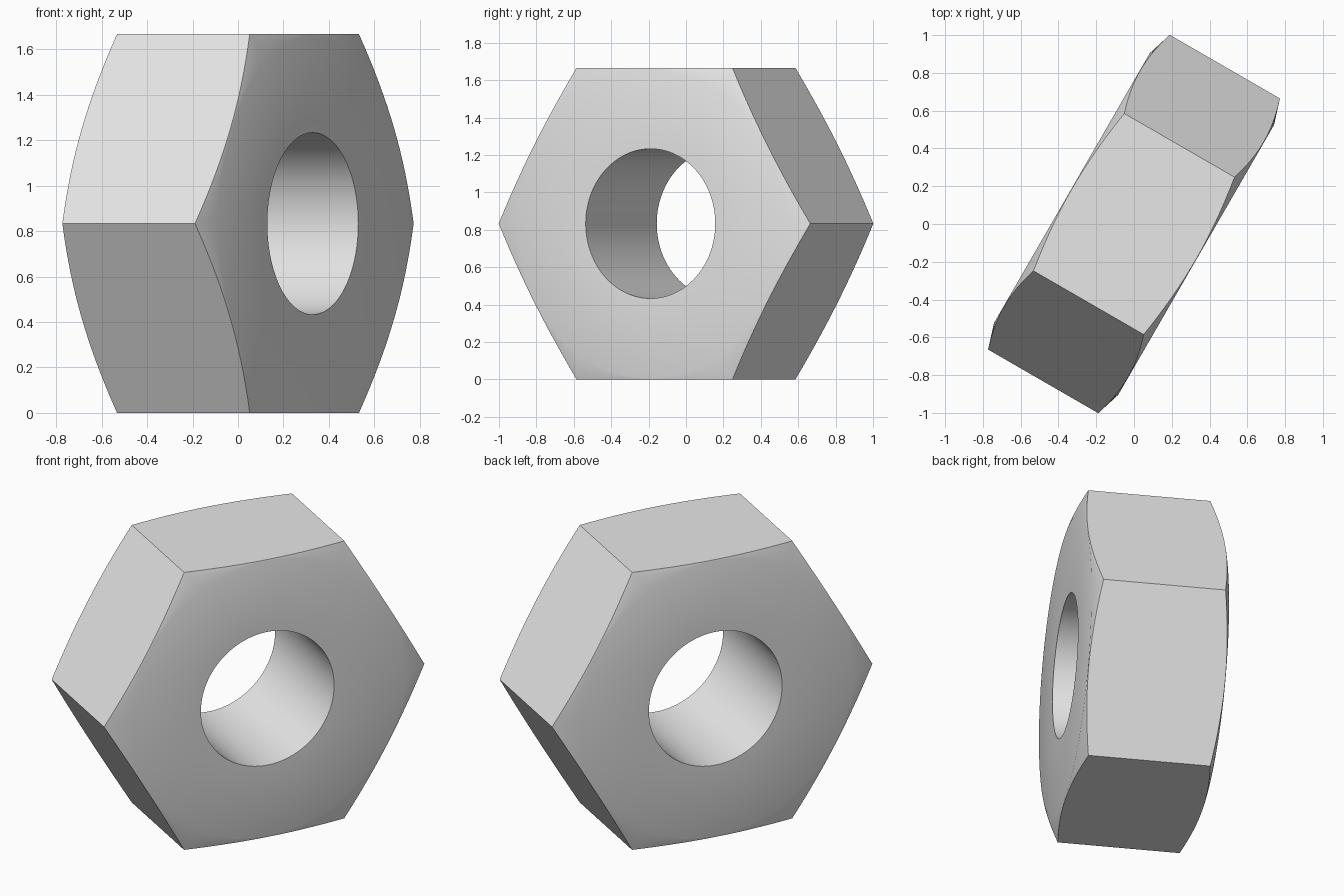
import bpy, bmesh
from math import cos, sin, pi, radians
from mathutils import Vector

cube = bpy.data.objects.get("Cube")
if cube:
    bpy.data.objects.remove(cube, do_unlink=True)

# Main sizes
HOLE, FLAT, APOTHEM = 0.40, 0.825, 0.833
HALF, SLOPE = 0.38, 0.314
SEGMENTS = 96
AXIS = Vector((cos(radians(-30)), sin(radians(-30)), 0))
ACROSS = Vector((cos(radians(60)), sin(radians(60)), 0))
UP = Vector((0, 0, 1))

grey = bpy.data.materials.new("light grey")
grey.use_nodes = True
grey.diffuse_color = (0.8, 0.8, 0.8, 1)
grey.node_tree.nodes["Principled BSDF"].inputs["Base Color"].default_value = (0.8, 0.8, 0.8, 1)

bm = bmesh.new()


def hex_radius(angle):
    return APOTHEM / cos(angle % (pi / 3) - pi / 6)


def ring(radius, side):
    """Ring of vertices on one face of the nut, lowered where chamfered."""
    verts = []
    for i in range(SEGMENTS):
        a = 2 * pi * i / SEGMENTS
        r = radius or hex_radius(a)
        depth = HALF - SLOPE * max(0, r - FLAT)
        p = AXIS * side * depth + ACROSS * r * cos(a) + UP * (r * sin(a) + APOTHEM)
        verts.append(bm.verts.new(p))
    return verts


# Closed section: bore, flat face, chamfer, hexagon side, chamfer, flat face
rings = [ring(r, s) for s, order in ((1, (HOLE, FLAT, None)), (-1, (None, FLAT, HOLE))) for r in order]
for k, a in enumerate(rings):
    b = rings[(k + 1) % len(rings)]
    for i in range(SEGMENTS):
        j = (i + 1) % SEGMENTS
        bm.faces.new((a[i], b[i], b[j], a[j]))
bmesh.ops.recalc_face_normals(bm, faces=bm.faces[:])

mesh = bpy.data.meshes.new("hex_nut")
bm.to_mesh(mesh)
bm.free()
mesh.materials.append(grey)
nut = bpy.data.objects.new("hex_nut", mesh)
bpy.context.collection.objects.link(nut)

# Smooth bore and chamfer, sharp hexagon edges
bpy.ops.object.select_all(action="DESELECT")
nut.select_set(True)
bpy.context.view_layer.objects.active = nut
bpy.ops.object.shade_smooth_by_angle(angle=radians(30))
